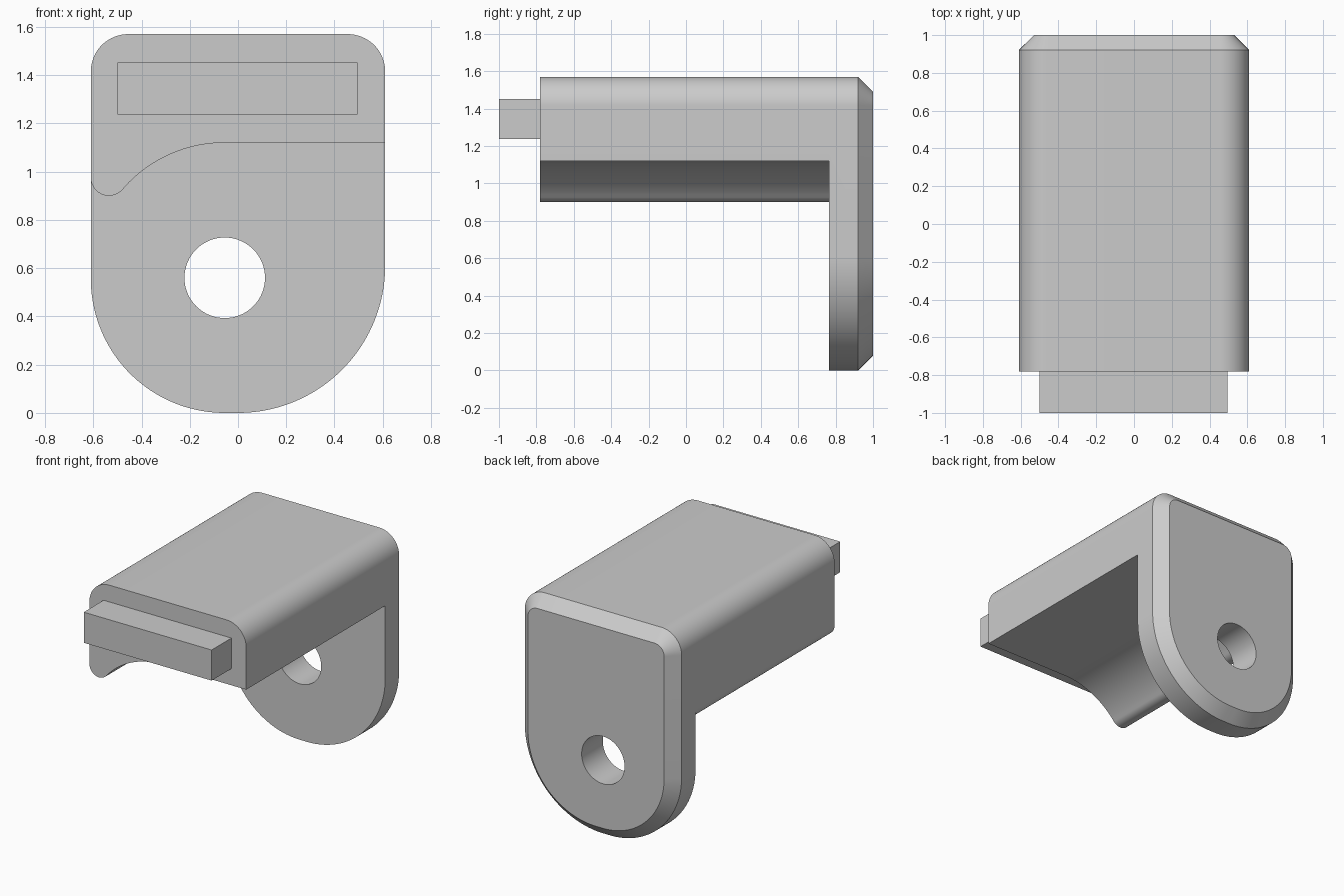
import bpy
import bmesh
from math import cos, sin, radians, atan2, degrees

if "Cube" in bpy.data.objects:
    bpy.data.objects.remove(bpy.data.objects["Cube"])

# One plain grey for the whole bracket
grey = bpy.data.materials.new("plain grey")
grey.use_nodes = True
grey.diffuse_color = (0.6, 0.6, 0.6, 1)
grey.node_tree.nodes["Principled BSDF"].inputs["Base Color"].default_value = (0.6, 0.6, 0.6, 1)

# Main dimensions
SIDE, TOP = 0.61, 1.57
FRONT, PLATE_FRONT, CHAMFER_START, BACK = -0.78, 0.765, 0.92, 1.0
CHAMFER = BACK - CHAMFER_START
CORNER = 0.155
HOLE_X, HOLE_Z, HOLE_R = -0.055, 0.56, 0.167
UNDERSIDE = 1.12


def arc(cx, cz, r, start, end, steps=24):
    angles = [radians(start + (end - start) * i / steps) for i in range(steps + 1)]
    return [(cx + r * cos(a), cz + r * sin(a)) for a in angles]


def top_corners(inset=0):
    r, x, z = CORNER - inset, SIDE - CORNER, TOP - CORNER
    return arc(x, z, r, 0, 90) + arc(-x, z, r, 90, 180)


def plate_outline(inset=0):
    left_r = SIDE + HOLE_X
    return (top_corners(inset)
            + arc(HOLE_X, left_r, left_r - inset, 180, 270, 40)
            + arc(0, SIDE, SIDE - inset, 270, 360, 40))


def loft(name, sections):
    """Skin a solid through (y, outline) sections with equal point counts."""
    bm = bmesh.new()
    rings = [[bm.verts.new((x, y, z)) for x, z in outline] for y, outline in sections]
    for a, b in zip(rings, rings[1:]):
        for i in range(len(a)):
            j = (i + 1) % len(a)
            bm.faces.new((a[i], a[j], b[j], b[i]))
    bm.faces.new(rings[0])
    bm.faces.new(rings[-1])
    bmesh.ops.recalc_face_normals(bm, faces=bm.faces)
    mesh = bpy.data.meshes.new(name)
    bm.to_mesh(mesh)
    bm.free()
    mesh.materials.append(grey)
    obj = bpy.data.objects.new(name, mesh)
    bpy.context.collection.objects.link(obj)
    return obj


def select(obj):
    bpy.ops.object.select_all(action='DESELECT')
    obj.select_set(True)
    bpy.context.view_layer.objects.active = obj


def combine(obj, tool, operation):
    mod = obj.modifiers.new(operation.lower(), 'BOOLEAN')
    mod.operation, mod.solver, mod.object = operation, 'EXACT', tool
    select(obj)
    bpy.ops.object.modifier_apply(modifier=mod.name)
    bpy.data.objects.remove(tool)


# Back plate with rounded bottom and chamfered rear rim
bracket = loft("bracket_body", [(PLATE_FRONT, plate_outline()),
                                (CHAMFER_START, plate_outline()),
                                (BACK, plate_outline(CHAMFER))])

# Arm with a rounded lip that sweeps into the hollow underside
lip_r = 0.075
lip_x, lip_z = lip_r - SIDE, 0.975
hollow_r = UNDERSIDE - HOLE_Z
meet = degrees(atan2(lip_z - HOLE_Z, lip_x - HOLE_X))
arm_outline = (top_corners()
               + arc(lip_x, lip_z, lip_r, 180, meet + 180)
               + arc(HOLE_X, HOLE_Z, hollow_r, meet, 90)[1:]
               + [(SIDE, UNDERSIDE)])
arm = loft("arm", [(FRONT, arm_outline), (PLATE_FRONT, arm_outline)])
combine(bracket, arm, 'UNION')

# Round hole through the plate
hole_outline = arc(HOLE_X, HOLE_Z, HOLE_R, 0, 354.375, 63)
cutter = loft("hole_cutter", [(PLATE_FRONT - 0.1, hole_outline), (BACK + 0.1, hole_outline)])
cutter.hide_render = True
combine(bracket, cutter, 'DIFFERENCE')

# Flat tongue on the front of the arm
tongue_outline = [(-0.5, 1.237), (0.495, 1.237), (0.495, 1.452), (-0.5, 1.452)]
tongue = loft("front_tongue", [(-1, tongue_outline), (FRONT, tongue_outline)])
combine(bracket, tongue, 'UNION')

select(bracket)
bpy.ops.object.shade_smooth_by_angle(angle=radians(30))
